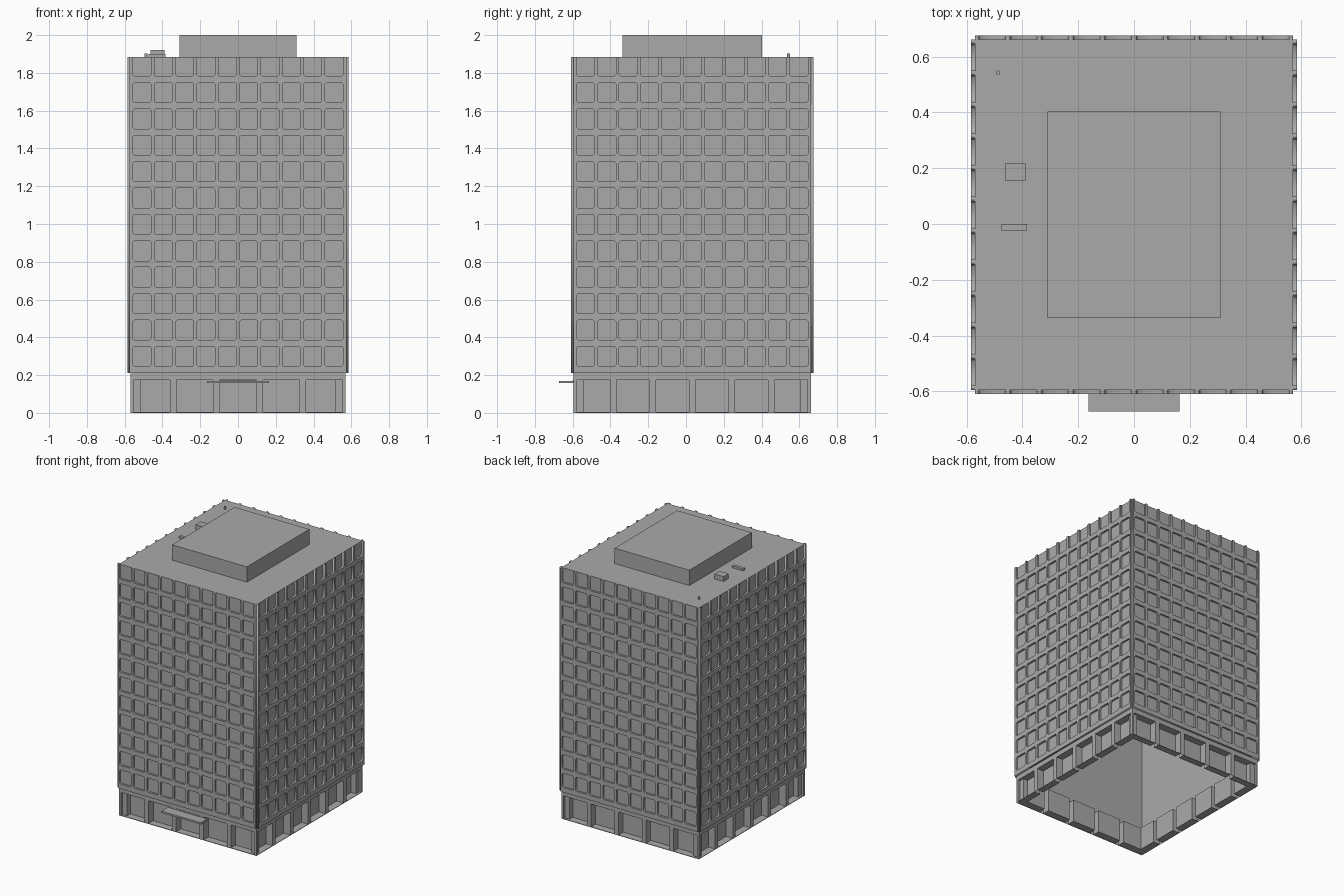
import bpy, bmesh, math
from mathutils import Matrix, Vector

cube = bpy.data.objects.get("Cube")
if cube:
    bpy.data.objects.remove(cube)

# One concrete colour
concrete = bpy.data.materials.new("concrete_grey")
concrete.use_nodes = True
GREY = (0.4, 0.4, 0.4, 1)
concrete.diffuse_color = GREY
concrete.node_tree.nodes["Principled BSDF"].inputs["Base Color"].default_value = GREY

CENTRE_Y = 0.033
HALF_X, HALF_Y = 0.57, 0.628
ROOF = 1.885
BAND = 0.21


def add_object(name, mesh):
    mesh.materials.clear()
    mesh.materials.append(concrete)
    obj = bpy.data.objects.new(name, mesh)
    bpy.context.collection.objects.link(obj)
    return obj


def finish(name, bm):
    bmesh.ops.remove_doubles(bm, verts=bm.verts, dist=0.0001)
    bmesh.ops.recalc_face_normals(bm, faces=bm.faces)
    mesh = bpy.data.meshes.new(name)
    bm.to_mesh(mesh)
    bm.free()
    return add_object(name, mesh)


def box(name, x0, x1, y0, y1, z0, z1):
    bm = bmesh.new()
    bmesh.ops.create_cube(bm, size=1)
    for v in bm.verts:
        v.co = ((x0 + x1) / 2 + v.co.x * (x1 - x0),
                (y0 + y1) / 2 + v.co.y * (y1 - y0),
                (z0 + z1) / 2 + v.co.z * (z1 - z0))
    return finish(name, bm)


# The four sides: name, turn, half width, distance out, window columns, ground bays
SIDES = [("front", 0, HALF_X, HALF_Y, 10, 5), ("left", 1, HALF_Y, HALF_X, 11, 6),
         ("back", 2, HALF_X, HALF_Y, 10, 5), ("right", 3, HALF_Y, HALF_X, 11, 6)]


def side_matrix(turn):
    return Matrix.Translation((0, CENTRE_Y, 0)) @ Matrix.Rotation(turn * math.pi / 2, 4, "Z")


# Hollow core, open underneath, with recessed bays along the ground floor
def build_core():
    bm = bmesh.new()
    corner, pier, depth, sill, head = 0.017, 0.0345, 0.055, 0.004, 0.175

    for _, turn, half, dist, _, bays in SIDES:
        matrix = side_matrix(turn)

        def quad(*points):
            bm.faces.new([bm.verts.new(matrix @ Vector((u, inset - dist, z)))
                          for u, inset, z in points])

        def wall(u0, u1, z0, z1, inset=0):
            quad((u0, inset, z0), (u1, inset, z0), (u1, inset, z1), (u0, inset, z1))

        width = (2 * half - 2 * corner - (bays - 1) * pier) / bays
        edge = -half
        for i in range(bays):
            a = -half + corner + i * (width + pier)
            b = a + width
            wall(edge, a, 0, head)
            wall(a, b, 0, sill)
            wall(a, b, sill, head, depth)
            for z in (sill, head):
                quad((a, 0, z), (b, 0, z), (b, depth, z), (a, depth, z))
            for u in (a, b):
                quad((u, 0, sill), (u, depth, sill), (u, depth, head), (u, 0, head))
            edge = b
        wall(edge, half, 0, head)
        wall(-half, half, head, ROOF)

    bm.faces.new([bm.verts.new((x * HALF_X, CENTRE_Y + y * HALF_Y, ROOF))
                  for x, y in ((-1, -1), (1, -1), (1, 1), (-1, 1))])
    return finish("core_walls", bm)


# Window lattice: filled outline with chamfered holes, open along the top row
def build_lattice(name, turn, half, dist, columns):
    pitch, half_win = 0.113, 0.0475
    row_pitch, first, height, cut = 0.1397, 0.246, 0.106, 0.008
    rows = 11
    centres = [(i - (columns - 1) / 2) * pitch for i in range(columns)]
    curve = bpy.data.curves.new(name, "CURVE")
    curve.dimensions = "2D"
    curve.fill_mode = "BOTH"
    curve.extrude = 0.007

    def loop(points):
        spline = curve.splines.new("POLY")
        spline.points.add(len(points) - 1)
        for p, (u, z) in zip(spline.points, points):
            p.co = (u, z, 0, 1)
        spline.use_cyclic_u = True

    outline = [(-half, BAND), (half, BAND), (half, ROOF)]
    low = first + rows * row_pitch
    for u in reversed(centres):
        a, b = u - half_win, u + half_win
        outline += [(b, ROOF), (b, low + cut), (b - cut, low),
                    (a + cut, low), (a, low + cut), (a, ROOF)]
    loop(outline + [(-half, ROOF)])

    for u in centres:
        a, b = u - half_win, u + half_win
        for row in range(rows):
            c = first + row * row_pitch
            d = c + height
            loop([(a + cut, c), (a, c + cut), (a, d - cut), (a + cut, d),
                  (b - cut, d), (b, d - cut), (b, c + cut), (b - cut, c)])

    helper = bpy.data.objects.new(name + "_curve", curve)
    bpy.context.collection.objects.link(helper)
    graph = bpy.context.evaluated_depsgraph_get()
    mesh = bpy.data.meshes.new_from_object(helper.evaluated_get(graph))
    bpy.data.objects.remove(helper)
    bm = bmesh.new()
    bm.from_mesh(mesh)
    bm.transform(side_matrix(turn) @ Matrix.Translation((0, -dist - 0.0078, 0))
                 @ Matrix.Rotation(math.pi / 2, 4, "X"))
    return finish(name, bm)


build_core()
for side, turn, half, dist, columns, _ in SIDES:
    build_lattice(side + "_window_lattice", turn, half, dist, columns)

# Entrance canopy, with its tongue reaching into the middle bay
box("entrance_canopy", -0.163, 0.163, -0.673, -0.596, 0.157, 0.17)
box("canopy_tongue", -0.096, 0.096, -0.6, -0.541, 0.158, 0.172)

# Rooftop plant
box("penthouse", -0.31, 0.31, -0.337, 0.403, ROOF, 2.0)
box("roof_unit", -0.463, -0.39, 0.156, 0.217, ROOF, 1.922)
box("roof_duct", -0.475, -0.383, -0.023, 0, ROOF, 1.9)
bm = bmesh.new()
bmesh.ops.create_cone(bm, cap_ends=True, segments=12, radius1=0.008, radius2=0.008,
                      depth=0.018, matrix=Matrix.Translation((-0.488, 0.543, ROOF + 0.009)))
finish("roof_vent", bm)
